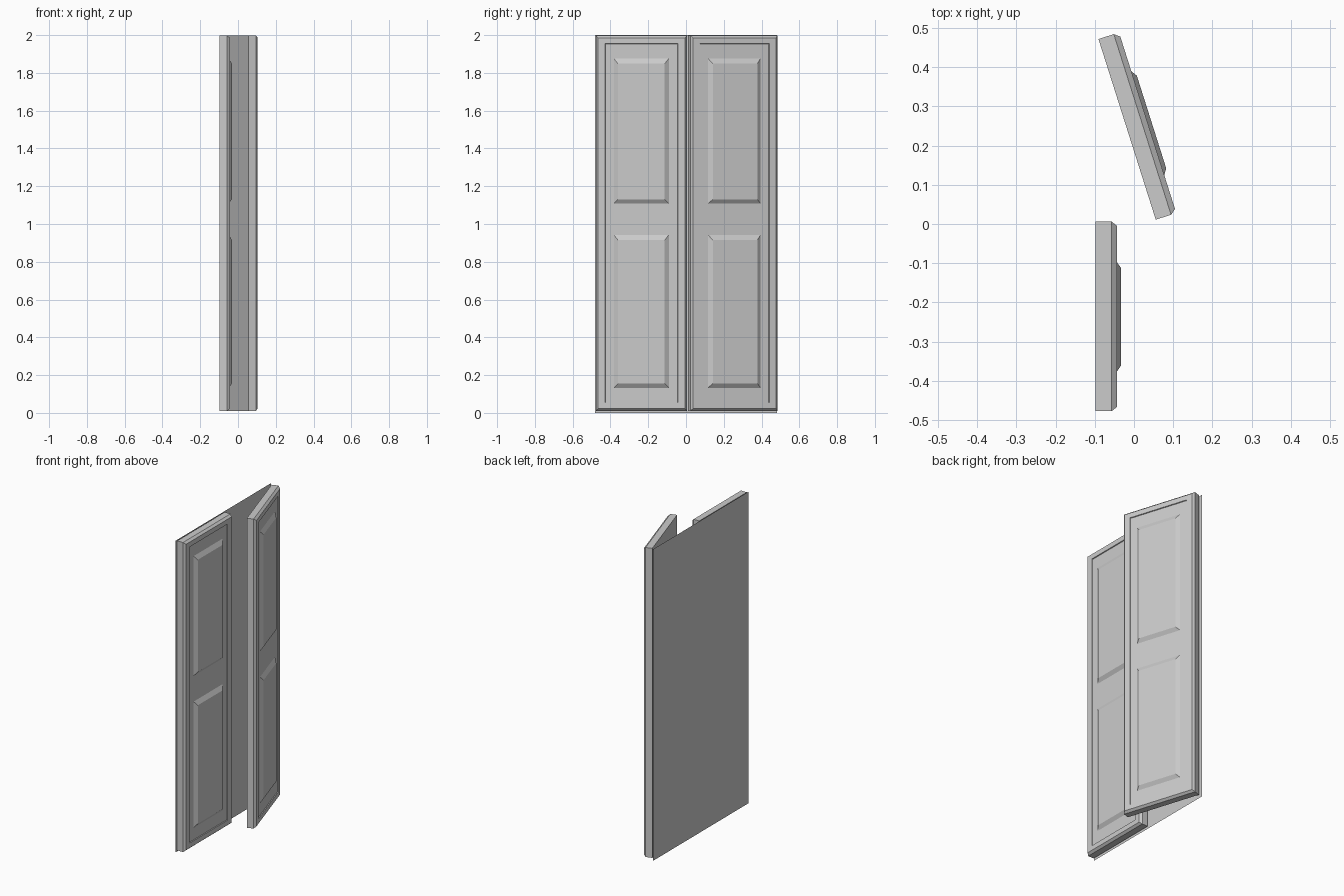
import bpy, bmesh, math

if "Cube" in bpy.data.objects:
    bpy.data.objects.remove(bpy.data.objects["Cube"])

W, Z0, Z1 = 0.483, 0.011, 1.998     # leaf width and height range


def loft(bm, rings, cap_start=True):
    """Skin rectangular rings given as (x, y0, y1, z0, z1)."""
    loops = [[bm.verts.new((x, y, z)) for y, z in
              ((a, c), (b, c), (b, d), (a, d))] for x, a, b, c, d in rings]
    for p, q in zip(loops, loops[1:]):
        for i in range(4):
            j = (i + 1) % 4
            bm.faces.new((p[i], p[j], q[j], q[i]))
    if cap_start:
        bm.faces.new(loops[0][::-1])
    bm.faces.new(loops[-1])


def inset(x, dy, dz):
    return (x, -W + dy, -dy, Z0 + dz, Z1 - dz)


def finish(bm, name, loc=(0, 0, 0), angle=0):
    bmesh.ops.recalc_face_normals(bm, faces=bm.faces)
    me = bpy.data.meshes.new(name)
    bm.to_mesh(me)
    bm.free()
    ob = bpy.data.objects.new(name, me)
    ob.location = loc
    ob.rotation_euler.z = angle
    bpy.context.collection.objects.link(ob)
    return ob


def door_leaf(name, loc, angle):
    # Slab with chamfered front edge and a shallow recessed field
    bm = bmesh.new()
    loft(bm, [inset(0, 0, 0), inset(0.041, 0, 0), inset(0.055, 0.011, 0.012),
              inset(0.055, 0.049, 0.043), inset(0.050, 0.051, 0.045)])
    leaf = finish(bm, name, loc, angle)

    # Two raised panels with sloped borders
    for part, z0, z1 in (("lower_panel", 0.133, 0.943), ("upper_panel", 1.108, 1.877)):
        bm = bmesh.new()
        c, h = -W / 2 - 0.001, 0.146
        loft(bm, [(0.050, c - h, c + h, z0, z1),
                  (0.065, c - h + 0.022, c + h - 0.022, z0 + 0.022, z1 - 0.028)],
             cap_start=False)
        finish(bm, name + "_" + part, loc, angle)
    return leaf


# Closed leaf and the leaf standing ajar
door_leaf("closed_door", (-0.098, 0.006, 0), 0)
door_leaf("open_door", (-0.0906, 0.4715, 0), math.radians(17.6))

# Thin sheet behind the doors
bm = bmesh.new()
bm.faces.new([bm.verts.new((-0.104, y, z)) for y, z in
              ((-0.483, 0), (-0.483, 2), (0.483, 2), (0.483, 0))])
back = finish(bm, "back_sheet")
